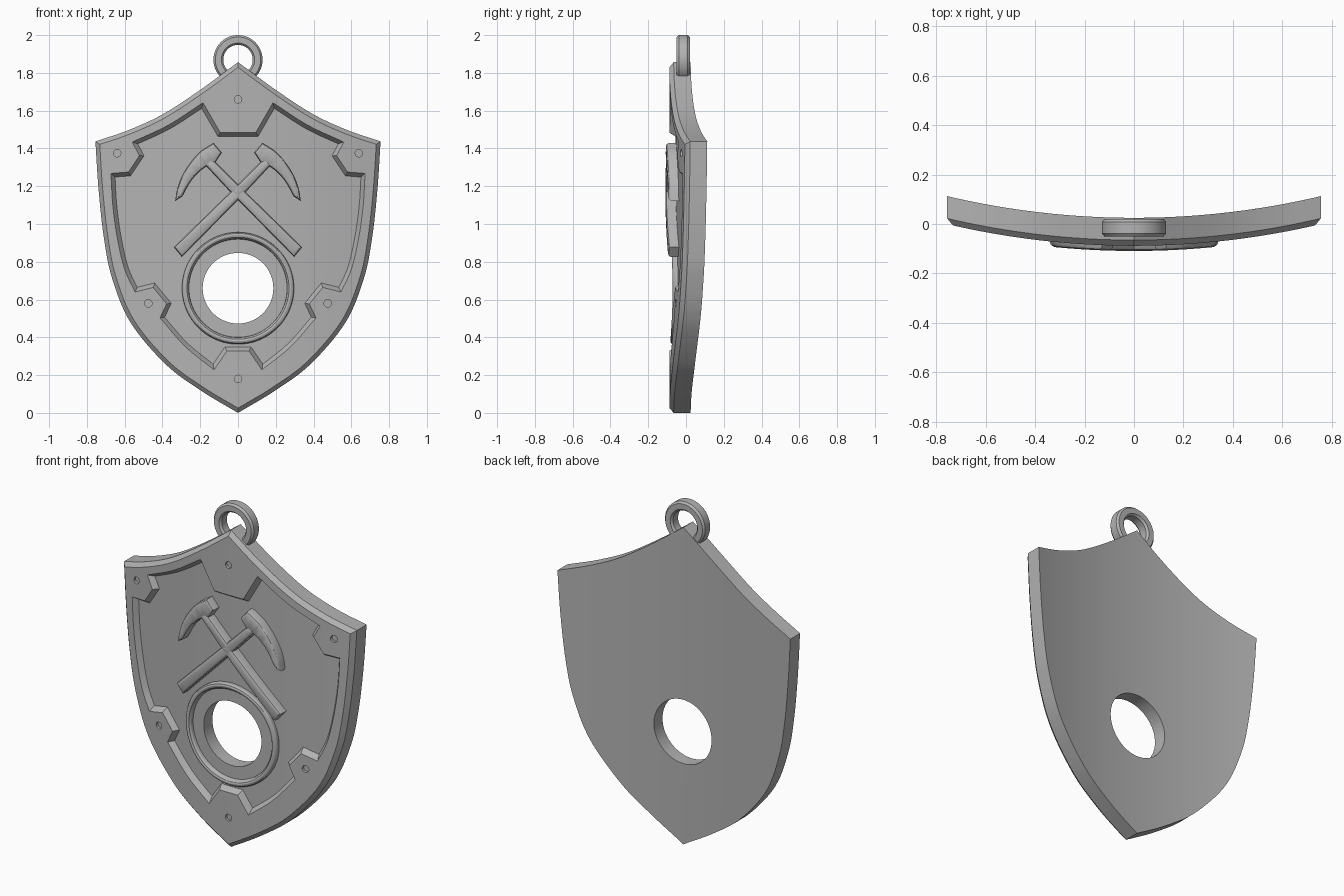
import bpy, bmesh, math
from mathutils import Vector

cube = bpy.data.objects.get("Cube")
if cube:
    bpy.data.objects.remove(cube, do_unlink=True)

metal = bpy.data.materials.new("plain_grey")
metal.use_nodes = True
GREY = (0.45, 0.45, 0.45, 1)
metal.diffuse_color = GREY
metal.node_tree.nodes["Principled BSDF"].inputs["Base Color"].default_value = GREY

BEND = 3.3                                   # radius of the shield's curve
BACK, FIELD, RIM = 0.025, -0.055, -0.088     # depth levels before bending


def spline(pts, n=8):
    """Smooth curve through the points."""
    p = [Vector(q) for q in pts]
    p = [2 * p[0] - p[1]] + p + [2 * p[-1] - p[-2]]
    out = []
    for a, b, c, d in zip(p, p[1:], p[2:], p[3:]):
        for i in range(n):
            t = i / n
            out.append(0.5 * (2 * b + (c - a) * t + (2 * a - 5 * b + 4 * c - d) * t * t
                              + (3 * b - a - 3 * c + d) * t ** 3))
    return out + [p[-2]]


def mirrored(half):
    """Close a right half, given from top to bottom, with its mirror image."""
    half = [Vector(q) for q in half]
    return half + [Vector((-q.x, q.y)) for q in reversed(half) if q.x > 1e-4]


def inset(loop, dist):
    """Move a clockwise outline inwards with mitred corners."""
    out = []
    for i, q in enumerate(loop):
        d1 = (q - loop[i - 1]).normalized()
        d2 = (loop[(i + 1) % len(loop)] - q).normalized()
        n1, n2 = Vector((d1.y, -d1.x)), Vector((d2.y, -d2.x))
        out.append(q + (n1 + n2) * dist / max(0.3, 1 + n1.dot(n2)))
    return out


def circle(cx, cz, r, n):
    return [Vector((cx + r * math.sin(math.tau * i / n), cz + r * math.cos(math.tau * i / n)))
            for i in range(n)]


def layer(bm, loop, y):
    return [bm.verts.new((q.x, y, q.y)) for q in loop]


def bridge(bm, a, b):
    for i in range(len(a)):
        bm.faces.new((a[i - 1], a[i], b[i], b[i - 1]))


def fill(bm, *loops):
    """Fill the flat area between an outline and the holes in it."""
    edges = []
    for vs in loops:
        for i in range(len(vs)):
            pair = (vs[i - 1], vs[i])
            edges.append(bm.edges.get(pair) or bm.edges.new(pair))
    bmesh.ops.triangle_fill(bm, edges=edges, use_beauty=True, normal=(0, -1, 0))


def finish(bm, name, bend=True, slices=True):
    """Cut into upright strips, bend round the z axis and make the object."""
    if slices:
        for i in range(-18, 19):
            bmesh.ops.bisect_plane(bm, geom=bm.verts[:] + bm.edges[:] + bm.faces[:],
                                   dist=1e-4, plane_co=(i * 0.04, 0, 0), plane_no=(1, 0, 0))
    if bend:
        for v in bm.verts:
            v.co.y += BEND - math.sqrt(BEND ** 2 - v.co.x ** 2)
    bmesh.ops.recalc_face_normals(bm, faces=bm.faces[:])
    me = bpy.data.meshes.new(name)
    bm.to_mesh(me)
    bm.free()
    me.materials.append(metal)
    ob = bpy.data.objects.new(name, me)
    bpy.context.collection.objects.link(ob)
    bpy.ops.object.select_all(action='DESELECT')
    ob.select_set(True)
    bpy.context.view_layer.objects.active = ob
    bpy.ops.object.shade_smooth_by_angle(angle=math.radians(30))
    return ob


def lathe(name, cz, profile, bend, n=72):
    """Closed ring round the y axis from (radius, depth) points."""
    bm = bmesh.new()
    rows = [layer(bm, circle(0, cz, r, n), y) for r, y in profile]
    for i in range(len(rows)):
        bridge(bm, rows[i - 1], rows[i])
    return finish(bm, name, bend, slices=False)


def relief(name, loop, side):
    """Raised shape with softened edges, on the side given by its sign."""
    bm = bmesh.new()
    steps = [(0, -0.04), (0, -0.094), (0.005, -0.104), (0.014, -0.109)]
    rows = [layer(bm, inset(loop, d), y) for d, y in steps]
    for a, b in zip(rows, rows[1:]):
        bridge(bm, a, b)
    fill(bm, rows[0])
    fill(bm, rows[-1])
    for v in bm.verts:
        v.co.x *= side
    return finish(bm, name)


# Shield outline and the notched outline of the sunken field
outline = mirrored(
    spline([(0, 1.857), (0.2, 1.71), (0.4, 1.58), (0.58, 1.497), (0.755, 1.437)])
    + spline([(0.755, 1.437), (0.738, 1.18), (0.71, 0.926), (0.667, 0.714), (0.57, 0.48),
              (0.386, 0.26), (0.2, 0.12), (0, 0)])[1:])
notched = mirrored(
    [(0, 1.484), (0.094, 1.484)]
    + spline([(0.185, 1.642), (0.37, 1.523), (0.56, 1.434)])
    + [(0.522, 1.362), (0.58, 1.275)]
    + spline([(0.673, 1.268), (0.662, 1.09), (0.637, 0.915), (0.6, 0.76), (0.545, 0.64)])
    + [(0.449, 0.664), (0.378, 0.577)]
    + spline([(0.413, 0.503), (0.28, 0.352), (0.127, 0.228)])
    + [(0.058, 0.328), (0, 0.328)])

# Shield body with rim, sunken field, round opening and rivet dimples
bm = bmesh.new()
back = layer(bm, outline, BACK)
edge = layer(bm, outline, -0.065)
rim = layer(bm, inset(outline, 0.022), RIM)
lip = layer(bm, notched, RIM)
floor = layer(bm, inset(notched, 0.021), FIELD)
opening = circle(0, 0.66, 0.187, 72)
hole_front, hole_back = layer(bm, opening, FIELD), layer(bm, opening, BACK)
for a, b in ((back, edge), (edge, rim), (lip, floor), (hole_front, hole_back)):
    bridge(bm, a, b)
dimples = []
for x, z in ((0, 1.66), (0.64, 1.375), (-0.64, 1.375), (0.475, 0.58), (-0.475, 0.58), (0, 0.18)):
    spot = circle(x, z, 0.02, 16)
    top, bottom = layer(bm, spot, RIM), layer(bm, spot, RIM + 0.015)
    bridge(bm, top, bottom)
    fill(bm, bottom)
    dimples.append(top)
fill(bm, rim, lip, *dimples)
fill(bm, floor, hole_front)
fill(bm, back, hole_back)
finish(bm, "shield_body")

# Raised collar round the opening
lathe("opening_collar", 0.66, [(0.297, -0.045), (0.296, -0.072), (0.29, -0.08), (0.28, -0.083),
                               (0.27, -0.08), (0.262, -0.07), (0.258, -0.045)], True)

# Hanging ring
lathe("hanging_ring", 1.87, [(0.13, -0.038), (0.13, 0.008), (0.12, 0.02), (0.088, 0.02),
                             (0.078, 0.008), (0.078, -0.038), (0.088, -0.05), (0.12, -0.05)], False)

# Crossed picks
handle = [Vector(q) for q in ((-0.34, 0.877), (-0.02, 1.19), (0.145, 1.355),
                              (0.18, 1.318), (0.02, 1.147), (-0.297, 0.825))]
head = (spline([(0.13, 1.43), (0.21, 1.375), (0.28, 1.285), (0.318, 1.2), (0.333, 1.122)], 5)
        + spline([(0.295, 1.145), (0.25, 1.225), (0.2, 1.28), (0.155, 1.312)], 5)
        + [Vector((0.12, 1.325)), Vector((0.085, 1.378))])
for side, word in ((1, "left"), (-1, "right")):
    relief(word + "_pick_handle", handle, side)
    relief(word + "_pick_head", head, side)
